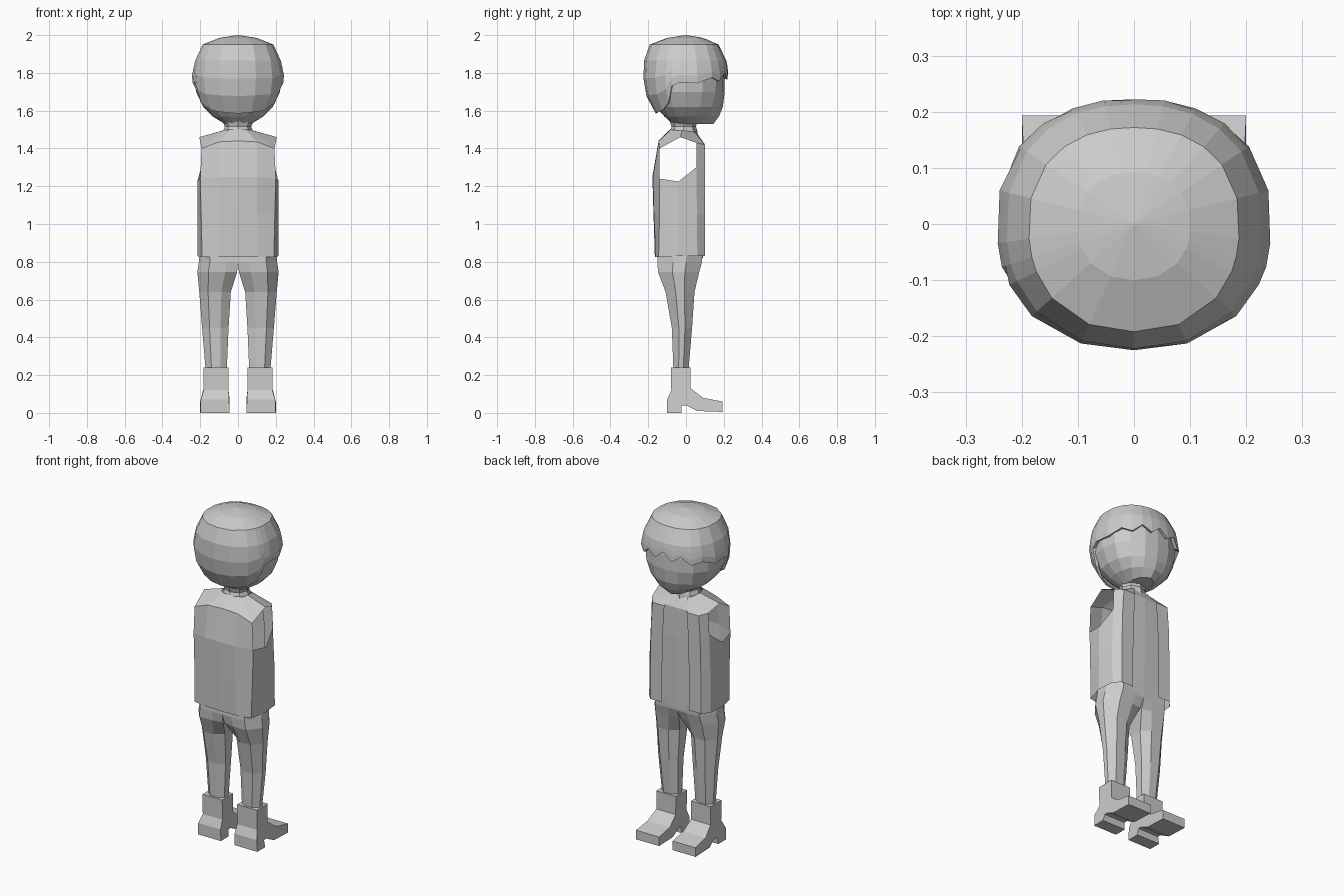
import bpy, bmesh, math

grey = bpy.data.materials.new("plain grey")
grey.diffuse_color = (0.6, 0.6, 0.6, 1)


def finish(name, bm, mirror=False):
    bmesh.ops.remove_doubles(bm, verts=bm.verts, dist=1e-5)
    bmesh.ops.recalc_face_normals(bm, faces=bm.faces)
    me = bpy.data.meshes.new(name)
    bm.to_mesh(me)
    bm.free()
    me.materials.append(grey)
    ob = bpy.data.objects.new(name, me)
    bpy.context.collection.objects.link(ob)
    if mirror:
        mod = ob.modifiers.new("mirror", "MIRROR")
        mod.use_clip = True
    return ob


def loft(name, rings, closed=True, caps=(False, False), skip=(), mirror=False):
    """Join rings of equal point count; skip holds (row, column) holes."""
    bm = bmesh.new()
    vs = [[bm.verts.new(p) for p in r] for r in rings]
    n = len(rings[0])
    for j in range(len(vs) - 1):
        for i in range(n if closed else n - 1):
            if (j, i) in skip:
                continue
            k = (i + 1) % n
            bm.faces.new((vs[j][i], vs[j][k], vs[j + 1][k], vs[j + 1][i]))
    if caps[0]:
        bm.faces.new(vs[0])
    if caps[1]:
        bm.faces.new(vs[-1])
    return finish(name, bm, mirror)


def sample(table, z):
    """Interpolate half width, front and back depth at height z."""
    for a, b in zip(table, table[1:]):
        if a[0] <= z <= b[0]:
            t = (z - a[0]) / (b[0] - a[0])
            return [a[i] + t * (b[i] - a[i]) for i in (1, 2, 3)]
    return table[-1][1:]


def head_point(table, ang, z, s=1.0):
    """Point on a squarish oval section; angle 0 is the face side (+y)."""
    w, f, b = sample(table, z)
    sx, cy = math.sin(ang), math.cos(ang)
    d = f if cy > 0 else -b
    r = (abs(sx / w) ** 2.25 + abs(cy / d) ** 2.25) ** (-1 / 2.25)
    return (r * sx * s, r * cy * s, z)


# head
skull = [(1.53, .07, .145, -.07), (1.57, .135, .175, -.115), (1.62, .185, .195, -.16),
         (1.70, .222, .205, -.20), (1.78, .232, .203, -.21), (1.86, .21, .19, -.205),
         (1.94, .14, .13, -.14)]
angles = [i * math.tau / 16 for i in range(16)]
loft("head", [[head_point(skull, a, row[0]) for a in angles] for row in skull],
     caps=(True, True))

# hair cap with jagged fringe, short sides and a long back
cap = [(1.56, .15, .17, -.14), (1.62, .205, .20, -.188), (1.70, .237, .212, -.218),
       (1.78, .246, .226, -.226), (1.86, .23, .216, -.224), (1.95, .188, .172, -.192),
       (1.985, .10, .092, -.10), (2.0, .004, .004, -.004)]
hairline = [(0, 1.81), (14, 1.765), (28, 1.80), (42, 1.755), (56, 1.775), (76, 1.745),
            (98, 1.75), (108, 1.73), (116, 1.64), (132, 1.60), (156, 1.59), (180, 1.585)]
hairline += [(360 - a, z) for a, z in hairline[-2:0:-1]]
rings = [[head_point(cap, math.radians(a), z + .004, .92) for a, z in hairline]]
for t in (0, .33, .66, 1):
    rings.append([head_point(cap, math.radians(a), z + t * (1.865 - z)) for a, z in hairline])
for z in (1.95, 1.985, 2.0):
    rings.append([head_point(cap, math.radians(a), z) for a, _ in hairline])
loft("hair", rings, caps=(False, True))

# neck
loft("neck", [[(r * math.sin(a), -.012 + r * .92 * math.cos(a), z) for a in angles[::2]]
              for z, r in ((1.46, .082), (1.495, .078), (1.515, .07), (1.57, .09))])

# jacket: half shell from front opening to back centre, with an open armhole
jacket = [
    [(.09, .10, .83), (.17, .10, .83), (.205, .06, .83), (.215, -.04, .83),
     (.19, -.145, .825), (.10, -.16, .825), (0, -.165, .825)],
    [(.09, .10, 1.05), (.17, .10, 1.05), (.205, .058, 1.05), (.215, -.04, 1.05),
     (.195, -.14, 1.05), (.10, -.17, 1.05), (0, -.172, 1.05)],
    [(.085, .10, 1.27), (.165, .10, 1.28), (.195, .055, 1.30), (.215, -.04, 1.225),
     (.20, -.14, 1.24), (.10, -.175, 1.25), (0, -.178, 1.25)],
    [(.075, .10, 1.42), (.155, .10, 1.42), (.19, .055, 1.43), (.205, -.03, 1.46),
     (.193, -.14, 1.40), (.10, -.145, 1.435), (0, -.145, 1.44)],
    [(.045, .055, 1.487), (.06, .045, 1.487), (.072, .02, 1.49), (.08, -.02, 1.495),
     (.07, -.06, 1.497), (.04, -.08, 1.50), (0, -.085, 1.50)],
]
loft("jacket", jacket, closed=False, skip={(2, 2), (2, 3)}, mirror=True)

# shirt front showing between the jacket edges
loft("shirt_front", [[(-w, y, z), (0, y + .004, z), (w, y, z)] for w, y, z in
                     ((.12, .085, .82), (.12, .09, 1.25), (.10, .088, 1.425), (.06, .045, 1.487))],
     closed=False)


# trousers: height, inner x, outer x, front y, back y, inner corner cut
leg = [(.85, 0, .203, .088, -.15, 0), (.80, 0, .207, .085, -.152, 0),
       (.745, .005, .215, .07, -.148, .05), (.64, .038, .205, .045, -.108, .25),
       (.45, .05, .19, .032, -.075, .25), (.21, .06, .17, .012, -.066, .25)]


def leg_ring(z, xi, xo, f, b, c):
    w, d = xo - xi, f - b
    pts = [(0, 1 - c), (.3, 1), (.72, 1), (1, .65), (1, .35), (.72, 0), (.3, 0), (0, c)]
    return [(xi + u * w, b + v * d, z) for u, v in pts]


# boot side profile: y, z, inner x, outer x
boot = [(-.08, .24, .05, .182), (.025, .24, .05, .182), (.025, .13, .052, .182),
        (.09, .08, .045, .195), (.193, .06, .045, .20), (.193, .005, .045, .20),
        (.06, .01, .045, .20), (.0, .04, .05, .19), (-.022, .04, .05, .19),
        (-.025, 0, .045, .20), (-.10, 0, .045, .20), (-.10, .07, .047, .197),
        (-.078, .12, .05, .182)]

for side, s in (("left", -1), ("right", 1)):
    loft(side + "_trouser_leg", [[(s * x, y, z) for x, y, z in leg_ring(*r)] for r in leg])
    loft(side + "_boot", [[(s * p[k], p[0], p[1]) for p in boot] for k in (2, 3)],
         caps=(True, True))
